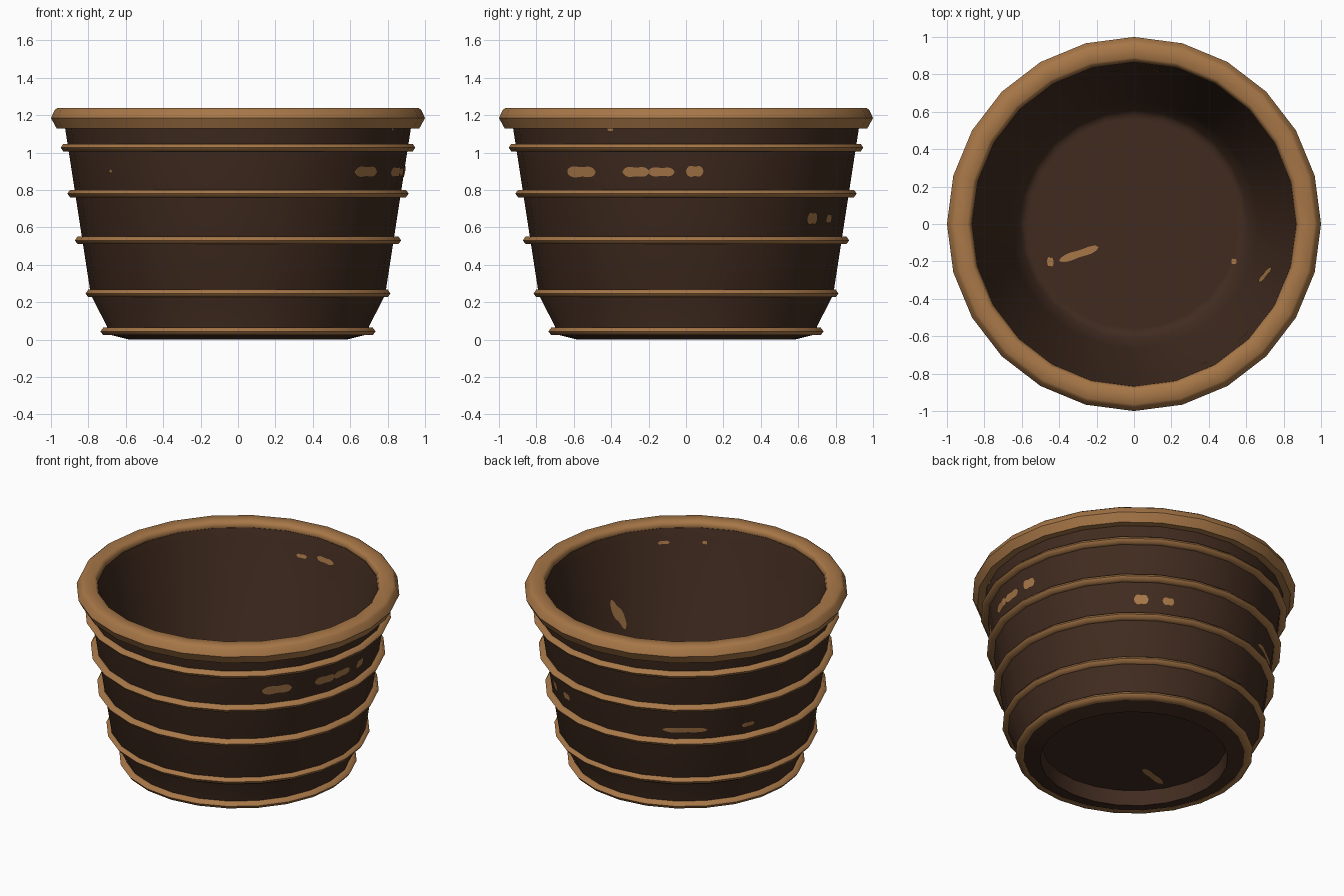
import bpy, bmesh
from math import sin, cos, pi, radians, sqrt

cube = bpy.data.objects.get("Cube")
if cube:
    bpy.data.objects.remove(cube)

SIDES = 24


def material(name, rgb):
    m = bpy.data.materials.new(name)
    m.use_nodes = True
    m.diffuse_color = (*rgb, 1)
    bsdf = m.node_tree.nodes["Principled BSDF"]
    bsdf.inputs["Base Color"].default_value = (*rgb, 1)
    bsdf.inputs["Roughness"].default_value = 0.8
    return m


brown = material("dark brown", (0.053, 0.0245, 0.014))
tan = material("tan", (0.39, 0.185, 0.064))


def finish(bm, name, mat, angle):
    mesh = bpy.data.meshes.new(name)
    bm.to_mesh(mesh)
    bm.free()
    mesh.materials.append(mat)
    ob = bpy.data.objects.new(name, mesh)
    bpy.context.collection.objects.link(ob)
    bpy.ops.object.select_all(action='DESELECT')
    ob.select_set(True)
    bpy.context.view_layer.objects.active = ob
    bpy.ops.object.shade_smooth_by_angle(angle=radians(angle))


def lathe(name, profile, mat, closed, angle):
    """Revolve (radius, height) points; closed loops make rings, open ones get caps."""
    bm = bmesh.new()
    rings = [[bm.verts.new((r * cos(2 * pi * i / SIDES), r * sin(2 * pi * i / SIDES), z))
              for i in range(SIDES)] for r, z in profile]
    pairs = list(zip(rings, rings[1:]))
    if closed:
        pairs.append((rings[-1], rings[0]))
    else:
        bm.faces.new(rings[0])
        bm.faces.new(rings[-1])
    for a, b in pairs:
        for i in range(SIDES):
            j = (i + 1) % SIDES
            bm.faces.new((a[i], a[j], b[j], b[i]))
    bmesh.ops.recalc_face_normals(bm, faces=bm.faces)
    finish(bm, name, mat, angle)


# Hollow pot with a recessed foot and a thick wall
base = [(0.57, 0.10), (0.58, 0.0), (0.70, 0.03)]
outer = [(0.70, 0.07), (0.787, 0.24), (0.935, 1.20)]
inner = [(0.585, 0.115), (0.61, 0.135), (0.665, 0.26), (0.85, 1.14), (0.868, 1.20)]
floor = [(0.56, 0.115)]
lathe("pot_body", base + outer + inner[::-1] + floor, brown, False, 50)

# Heavy rim, rounded on top with a crisp edge round its widest line
lathe("rim", [(0.90, 1.13), (0.97, 1.13), (1.0, 1.185), (0.98, 1.228), (0.965, 1.24),
              (0.89, 1.24), (0.875, 1.228), (0.868, 1.205), (0.89, 1.16)], tan, True, 50)

# Raised hoops around the outside
for i, (r, z) in enumerate([(0.735, 0.044), (0.815, 0.247), (0.872, 0.531),
                            (0.912, 0.781), (0.948, 1.027)]):
    h = 0.02
    lathe(f"hoop_{i + 1}", [(r - 0.05, z - h), (r - 0.014, z - h), (r, z),
                            (r - 0.014, z + h), (r - 0.05, z + h)], tan, True, 60)


def wall_point(profile, offset):
    """Map (degrees, height) onto the faceted wall."""
    def place(deg, z):
        for (r0, z0), (r1, z1) in zip(profile, profile[1:]):
            if z <= z1:
                break
        r = r0 + (r1 - r0) * (z - z0) / (z1 - z0)
        half = 180 / SIDES
        r *= cos(radians(half)) / cos(radians(deg % (2 * half) - half))
        r += offset
        return r * cos(radians(deg)), r * sin(radians(deg)), z
    return place


def flat_point(z):
    return lambda x, y: (x, y, z)


def patch(name, place, u0, u1, v0, v1, height, flip=False):
    """Thin worn spot with a rounded, slightly wavy outline."""
    bm = bmesh.new()
    n = 16
    cols = []
    for i in range(n + 1):
        t = i / n
        h = height / 2 * (0.1 + 0.9 * sqrt(max(0, 4 * t * (1 - t)))) * (1 + 0.15 * sin(9 * t))
        u, v = u0 + (u1 - u0) * t, v0 + (v1 - v0) * t
        cols.append([bm.verts.new(place(u, v + s * h)) for s in (-1, 1)])
    for a, b in zip(cols, cols[1:]):
        quad = (a[0], b[0], b[1], a[1])
        bm.faces.new(quad[::-1] if flip else quad)
    finish(bm, name, tan, 45)


# Worn spots outside: start and end angle, height, thickness
outside = wall_point(outer, 0.005)
for i, (a, b, z, h) in enumerate([(-45.5, -33, 0.897, 0.06), (-22.5, -12.8, 0.897, 0.055),
                                  (-13.2, -4, 0.897, 0.05), (0, 6, 0.9, 0.06),
                                  (50, 56, 0.647, 0.065), (62, 67, 0.647, 0.05),
                                  (115, 134, 0.615, 0.035), (149, 155, 0.615, 0.03),
                                  (-27, -25, 1.125, 0.02), (-141, -139.5, 0.9, 0.02)]):
    patch(f"outer_spot_{i + 1}", outside, a, b, z, z, h)

# Worn spots on the inner wall
inside = wall_point(inner, -0.005)
for i, (a, b, z0, z1, h) in enumerate([(79.5, 89, 1.085, 1.085, 0.035), (94, 99, 1.07, 1.07, 0.025),
                                       (-48, -43, 1.115, 1.115, 0.022),
                                       (-64, -62, 1.115, 1.115, 0.022),
                                       (-25, -17.5, 0.65, 0.79, 0.12)]):
    patch(f"inner_spot_{i + 1}", inside, a, b, z0, z1, h, True)

# Worn spots on the floor and underside
on_floor = flat_point(0.119)
patch("floor_spot_large", on_floor, -0.4, -0.19, -0.195, -0.125, 0.045)
patch("floor_spot_small", on_floor, -0.465, -0.43, -0.2, -0.205, 0.05)
patch("floor_spot_edge", on_floor, 0.52, 0.548, -0.2, -0.2, 0.03)
patch("underside_spot", flat_point(0.096), -0.44, -0.23, -0.25, -0.19, 0.05, True)
